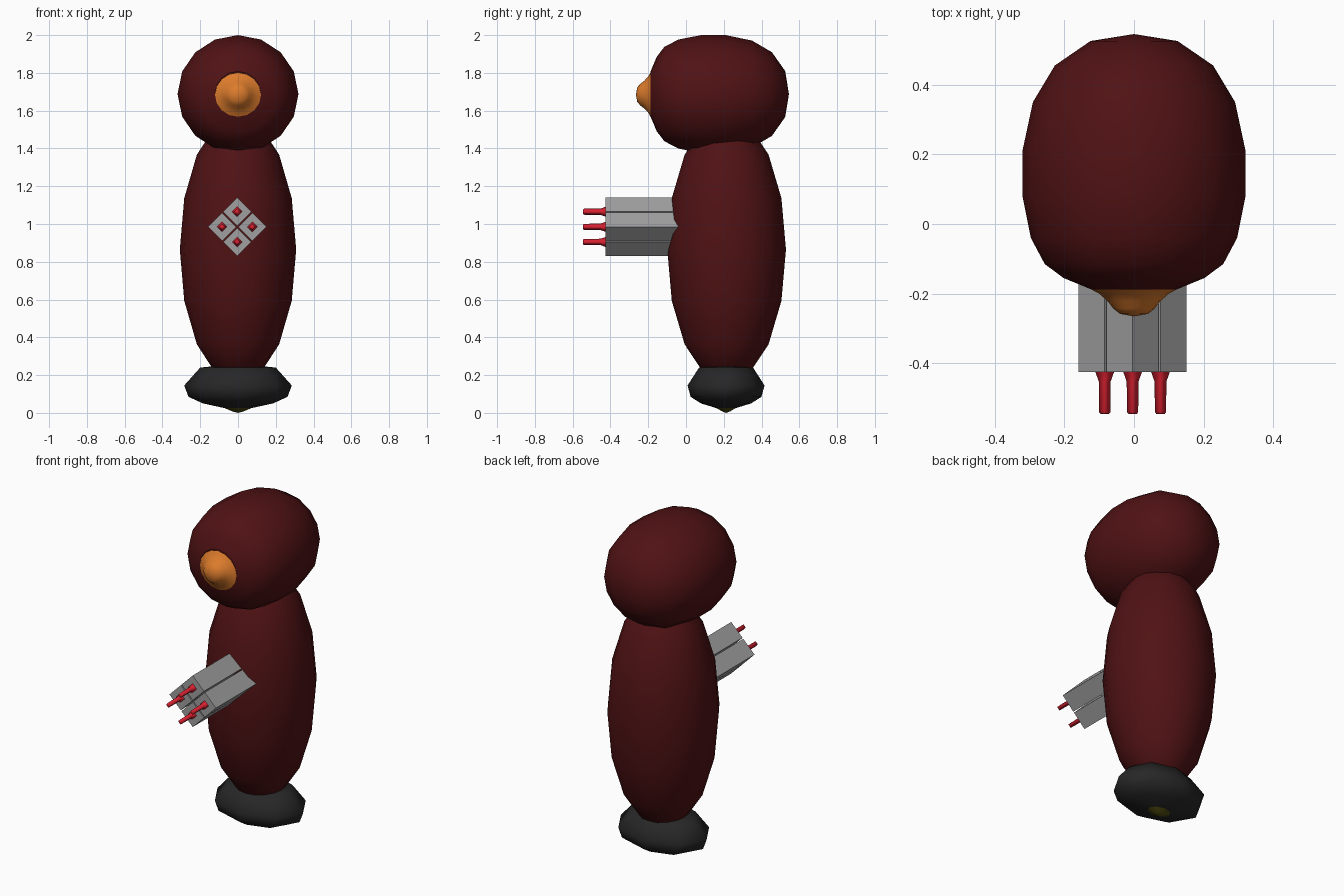
import bpy, bmesh, math

if "Cube" in bpy.data.objects:
    bpy.data.objects.remove(bpy.data.objects["Cube"])


def material(name, rgb):
    m = bpy.data.materials.new(name)
    m.diffuse_color = (*rgb, 1)
    m.use_nodes = True
    m.node_tree.nodes["Principled BSDF"].inputs["Base Color"].default_value = m.diffuse_color
    return m


DARK_RED = material("dark_red", (0.08, 0.006, 0.007))
ORANGE = material("orange", (0.72, 0.2, 0.025))
BLACK = material("charcoal", (0.02, 0.02, 0.02))
OLIVE = material("olive", (0.08, 0.07, 0.005))
GREY = material("grey", (0.35, 0.35, 0.35))
RED = material("bright_red", (0.7, 0.015, 0.03))


def lathe(name, profile, center, mat, sides=16, axis="Z", squash=1.0, smooth=180):
    """Revolve (radius, position) pairs about an axis; squash scales the second cross axis."""
    bm = bmesh.new()
    cx, cy, cz = center

    def point(r, h, a):
        u, v = r * math.cos(a), r * math.sin(a) * squash
        return (cx + u, cy + v, cz + h) if axis == "Z" else (cx + u, cy + h, cz + v)

    rings = []
    for r, h in profile:
        n = 1 if r == 0 else sides
        rings.append([bm.verts.new(point(r, h, math.tau * i / sides)) for i in range(n)])
    for a, b in zip(rings, rings[1:]):
        for i in range(sides):
            j = (i + 1) % sides
            quad = [a[i % len(a)], a[j % len(a)], b[j % len(b)], b[i % len(b)]]
            bm.faces.new(list(dict.fromkeys(quad)))
    bmesh.ops.recalc_face_normals(bm, faces=bm.faces)
    # open shells: make sure normals point away from the axis
    f = max(bm.faces, key=lambda f: f.calc_area())
    c = f.calc_center_median()
    out = (c.x - cx, c.y - cy, 0) if axis == "Z" else (c.x - cx, 0, c.z - cz)
    if sum(p * q for p, q in zip(f.normal, out)) < 0:
        bmesh.ops.reverse_faces(bm, faces=bm.faces)
    mesh = bpy.data.meshes.new(name)
    bm.to_mesh(mesh)
    bm.free()
    ob = bpy.data.objects.new(name, mesh)
    bpy.context.collection.objects.link(ob)
    mesh.materials.append(mat)
    bpy.context.view_layer.objects.active = ob
    bpy.ops.object.select_all(action="DESELECT")
    ob.select_set(True)
    bpy.ops.object.shade_smooth_by_angle(angle=math.radians(smooth))
    return ob


# Head, revolved about the front-back axis
head_profile = [(0, 0.545), (0.125, 0.525), (0.227, 0.455), (0.29, 0.35), (0.32, 0.21),
                (0.32, 0.08), (0.296, -0.04), (0.256, -0.115), (0.202, -0.155), (0.122, -0.188)]
lathe("head", head_profile, (0, 0, 1.688), DARK_RED, axis="Y", squash=0.975)

# Nose
nose_profile = [(0.122, -0.188), (0.1, -0.2), (0.075, -0.222), (0.06, -0.242),
                (0.04, -0.258), (0, -0.265)]
lathe("nose", nose_profile, (0, 0, 1.685), ORANGE, axis="Y", squash=0.96)

# Body, a tall sphere
steps = [math.pi * i / 8 - math.pi / 2 for i in range(9)]
body_profile = [(0 if i in (0, 8) else 0.308 * math.cos(a), 0.71 * math.sin(a))
                for i, a in enumerate(steps)]
lathe("body", body_profile, (0, 0.215, 0.865), DARK_RED, squash=1.02)

# Base pad with a small tip underneath
base_profile = [(0.07, 0.025), (0.185, 0.05), (0.262, 0.085), (0.285, 0.145),
                (0.2, 0.24), (0.1, 0.25), (0, 0.25)]
lathe("base", base_profile, (0, 0.212, 0), BLACK, sides=8, squash=0.715)
lathe("base_tip", [(0, 0), (0.03, 0.008), (0.07, 0.025)], (0, 0.212, 0), OLIVE,
      sides=8, squash=0.715)

# Four square barrels in a diamond, each with a red nozzle
for i, (dx, dz) in enumerate([(0, 0.08), (0.08, 0), (0, -0.08), (-0.08, 0)]):
    place = (dx - 0.004, 0, 0.985 + dz)
    lathe(f"barrel_{i + 1}", [(0, -0.425), (0.075, -0.425), (0.075, 0.0), (0, 0.0)],
          place, GREY, sides=4, axis="Y", smooth=30)
    lathe(f"nozzle_{i + 1}", [(0.027, -0.424), (0.017, -0.452), (0.016, -0.54),
                              (0.012, -0.545), (0, -0.545)],
          place, RED, sides=4, axis="Y")
